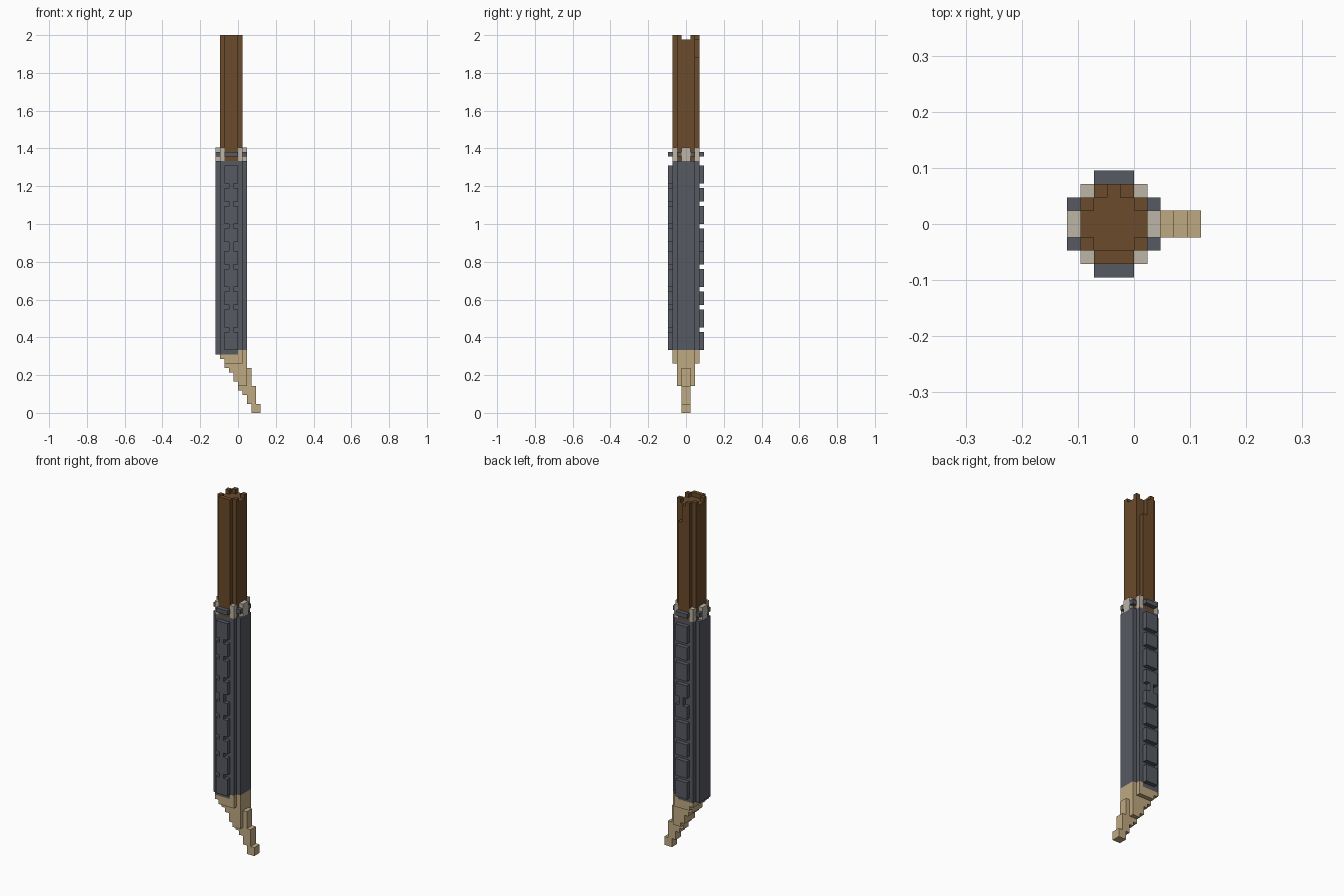
import bpy
import bmesh
from math import radians
from mathutils import Vector

UNIT = 2 / 84                      # one block of the grid
ORIGIN = Vector((5, 4, 0))         # grid point that sits on the world origin
claimed = set()                    # cells already used by a part

if "Cube" in bpy.data.objects:
    bpy.data.objects.remove(bpy.data.objects["Cube"])


def material(name, rgb):
    mat = bpy.data.materials.new(name)
    mat.use_nodes = True
    mat.diffuse_color = (*rgb, 1)
    bsdf = mat.node_tree.nodes["Principled BSDF"]
    bsdf.inputs["Base Color"].default_value = (*rgb, 1)
    bsdf.inputs["Roughness"].default_value = 0.9
    return mat


def box(i, j, k):
    """Cells in half-open ranges along x, y and z."""
    return {(x, y, z) for x in range(*i) for y in range(*j) for z in range(*k)}


def build(name, cells, mat):
    """Turn the free cells into one outer shell with merged flat faces."""
    cells = cells - claimed
    claimed.update(cells)
    bm = bmesh.new()
    for cell in sorted(cells):
        centre = Vector(cell) + Vector((0.5, 0.5, 0.5))
        for axis in range(3):
            for side in (-1, 1):
                normal = Vector((0, 0, 0))
                normal[axis] = side
                if tuple(int(a + b) for a, b in zip(cell, normal)) in cells:
                    continue
                u = Vector((0, 0, 0))
                u[(axis + 1) % 3] = 0.5
                v = normal.cross(u)
                mid = centre + normal / 2
                corners = (mid - u - v, mid + u - v, mid + u + v, mid - u + v)
                bm.faces.new([bm.verts.new((p - ORIGIN) * UNIT) for p in corners])
    bmesh.ops.remove_doubles(bm, verts=bm.verts, dist=UNIT / 100)
    bmesh.ops.dissolve_limit(bm, angle_limit=radians(1), verts=bm.verts, edges=bm.edges)
    mesh = bpy.data.meshes.new(name)
    bm.to_mesh(mesh)
    bm.free()
    mesh.materials.append(mat)
    bpy.context.collection.objects.link(bpy.data.objects.new(name, mesh))


wood = material("brown wood", (0.147, 0.069, 0.024))
steel = material("dark grey", (0.093, 0.100, 0.120))
bone = material("tan bone", (0.520, 0.400, 0.220))
cord = material("pale beige", (0.510, 0.460, 0.380))

# Wooden shaft: cross-shaped section with a broken, uneven top
shaft = box((1, 6), (2, 6), (56, 84)) | box((2, 5), (1, 7), (56, 84))
shaft -= box((1, 6), (3, 5), (83, 84))
shaft -= box((2, 5), (2, 6), (83, 84))
shaft -= box((3, 4), (6, 7), (83, 84))
shaft -= box((4, 5), (6, 7), (79, 84))
build("shaft", shaft, wood)

# Curved tip: stepped columns that narrow downwards
tip = set()
bottoms = (12, 10, 9, 7, 5, 4, 2, 0, 0)
for i, low in enumerate(bottoms, start=1):
    high = 13 if i < 5 else 14 if i < 7 else 10 - 4 * (i - 7)
    for k in range(low, high):
        half = 1 if i >= 7 or k < 6 else 2 if k < 11 or i == 6 else 3
        tip |= box((i, i + 1), (4 - half, 4 + half), (k, k + 1))
build("curved_tip", tip, bone)

# Long sheath with stepped corners
sheath = box((0, 7), (2, 6), (13, 56)) | box((1, 6), (1, 7), (13, 56))
sheath |= box((2, 5), (1, 7), (56, 57))
build("sheath", sheath, steel)

# Raised plates on front and back
plates = ((14, 18), (19, 23), (24, 27), (28, 32), (33, 36), (38, 41),
          (42, 46), (47, 50), (51, 55))
for side, j in (("front", 0), ("back", 7)):
    cells = set()
    for span in plates:
        cells |= box((2, 5), (j, j + 1), span)
    cells |= box((3, 4), (j, j + 1), (36, 38))
    if side == "front":
        cells |= box((3, 4), (j, j + 1), (18, 55))
    build(side + "_plates", cells, steel)

# Thin band around the mouth of the sheath
band = set()
for j in (0, 6):
    band |= box((2, 5), (j, j + 2), (57, 58))
for i in (0, 6):
    for j in (2, 5):
        band |= box((i, i + 1), (j, j + 1), (57, 58))
build("mouth_band", band, steel)

# Pale wrapping between sheath and shaft
collar = box((1, 6), (1, 7), (56, 59)) | box((0, 7), (3, 5), (56, 59))
build("collar", collar, cord)
